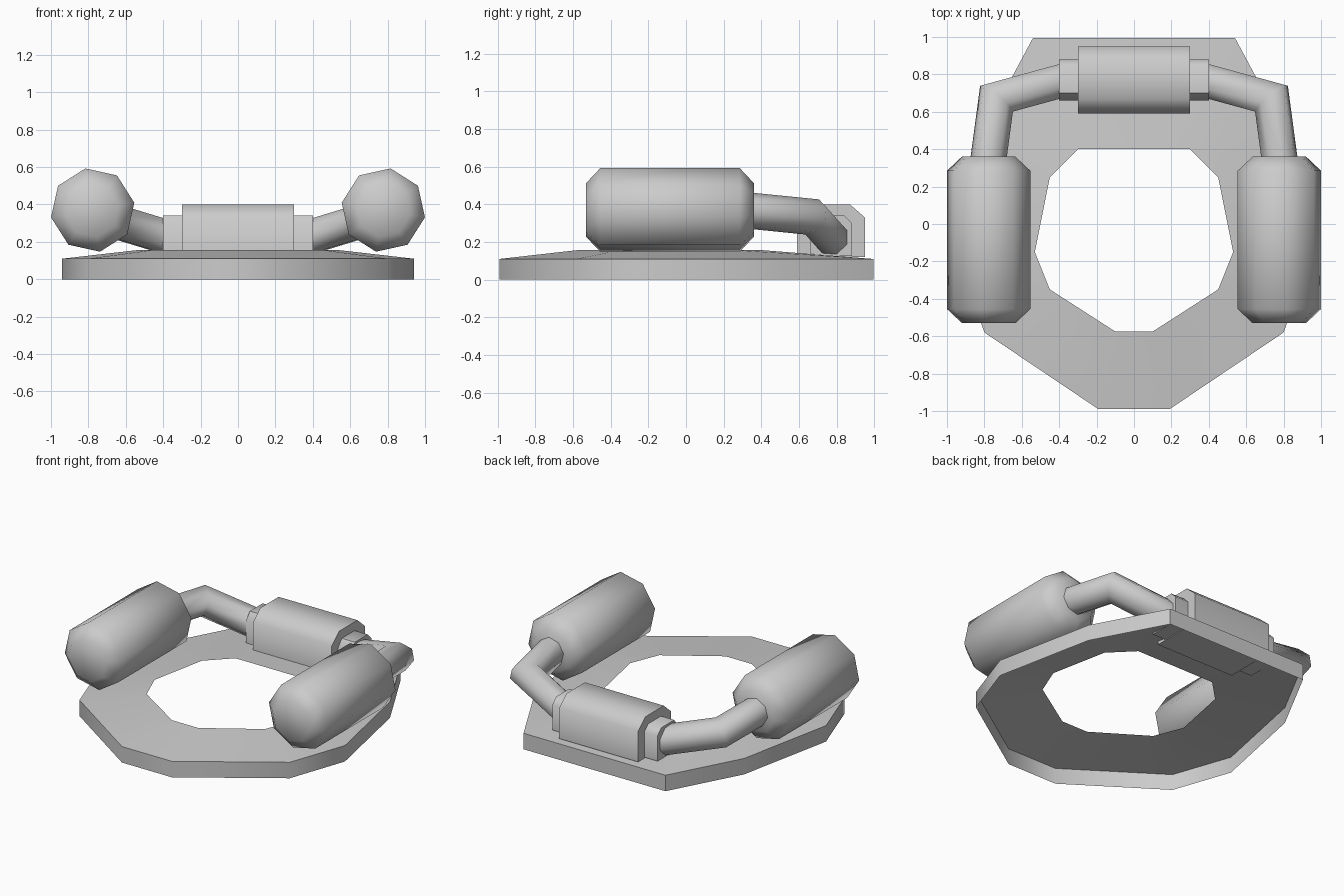
import bpy, math
from mathutils import Vector

if "Cube" in bpy.data.objects:
    bpy.data.objects.remove(bpy.data.objects["Cube"])


def loft(name, rings, caps=True, closed=True, angle=None):
    """Skin a list of equal-length closed rings into one mesh object."""
    n = len(rings[0])
    verts = [tuple(p) for r in rings for p in r]
    faces = []
    for k in range(len(rings) - 1):
        for i in range(n):
            j = (i + 1) % n
            faces.append((k * n + i, k * n + j, (k + 1) * n + j, (k + 1) * n + i))
    if caps:
        faces.append(tuple(range(n))[::-1])
        faces.append(tuple(range((len(rings) - 1) * n, len(rings) * n)))
    mesh = bpy.data.meshes.new(name)
    mesh.from_pydata(verts, [], faces)
    ob = bpy.data.objects.new(name, mesh)
    bpy.context.collection.objects.link(ob)
    # consistent normals, then shading
    bpy.ops.object.select_all(action='DESELECT')
    ob.select_set(True)
    bpy.context.view_layer.objects.active = ob
    bpy.ops.object.mode_set(mode='EDIT')
    bpy.ops.mesh.select_all(action='SELECT')
    bpy.ops.mesh.normals_make_consistent(inside=False)
    bpy.ops.object.mode_set(mode='OBJECT')
    if angle:
        bpy.ops.object.shade_smooth_by_angle(angle=math.radians(angle))
    return ob


def mirrored(half, z):
    """Right half outline (back to front) -> full closed ring at height z."""
    return [(x, y, z) for x, y in half] + [(-x, y, z) for x, y in reversed(half)]


def prism_x(name, profile, half_width, angle):
    """Extrude a (y, z) profile symmetrically along x."""
    return loft(name, [[(x, y, z) for y, z in profile] for x in (-half_width, half_width)],
                angle=angle)


def tube(name, path, radius, sides=8):
    """Tube along a path with mitred joints."""
    pts = [Vector(p) for p in path]
    d = (pts[1] - pts[0]).normalized()
    u = d.cross(Vector((0, 0, 1))).normalized()
    v = u.cross(d)
    ring = []
    for i in range(sides):
        a = 2 * math.pi * (i + 0.5) / sides
        ring.append(pts[0] + (u * math.cos(a) + v * math.sin(a)) * radius)
    rings = [ring]
    for k in range(1, len(pts)):
        d = (pts[k] - pts[k - 1]).normalized()
        nxt = (pts[k + 1] - pts[k]).normalized() if k + 1 < len(pts) else d
        normal = (d + nxt).normalized()
        ring = [p + d * ((pts[k] - p).dot(normal) / d.dot(normal)) for p in ring]
        rings.append(ring)
    return loft(name, rings, angle=50)


# Base ring: open-bottomed shell with outer wall and sloped top
outer = [(.54, .995), (.80, .51), (.94, -.18), (.80, -.58), (.19, -.99)]
inner = [(.30, .40), (.45, .25), (.53, -.15), (.45, -.35), (.10, -.575)]
loft("base_ring", [mirrored(outer, 0), mirrored(outer, .11), mirrored(inner, .157)],
     caps=False, angle=60)

# Rear block and the narrower collar passing through it
prism_x("rear_block", [(.59, .12), (.59, .33), (.67, .40), (.87, .40), (.95, .33), (.95, .12)],
        .30, 50)
prism_x("rear_collar", [(.66, .125), (.66, .29), (.70, .34), (.84, .34), (.88, .30), (.88, .125)],
        .40, 50)

for side, s in (("left", -1), ("right", 1)):
    # Side drum: octagonal cylinder with chamfered ends
    rings = []
    for y, r in ((-.53, .145), (-.455, .226), (.285, .226), (.36, .145)):
        ring = []
        for i in range(8):
            a = math.radians(80 + 45 * i)
            ring.append((s * (.777 + r * math.cos(a)), y, .37 + r * math.sin(a)))
        rings.append(ring)
    loft(side + "_drum", rings, angle=60)

    # Bent arm joining the collar to the drum
    tube(side + "_arm", [(s * .37, .77, .222), (s * .735, .67, .333), (s * .782, .32, .368)], .097)
